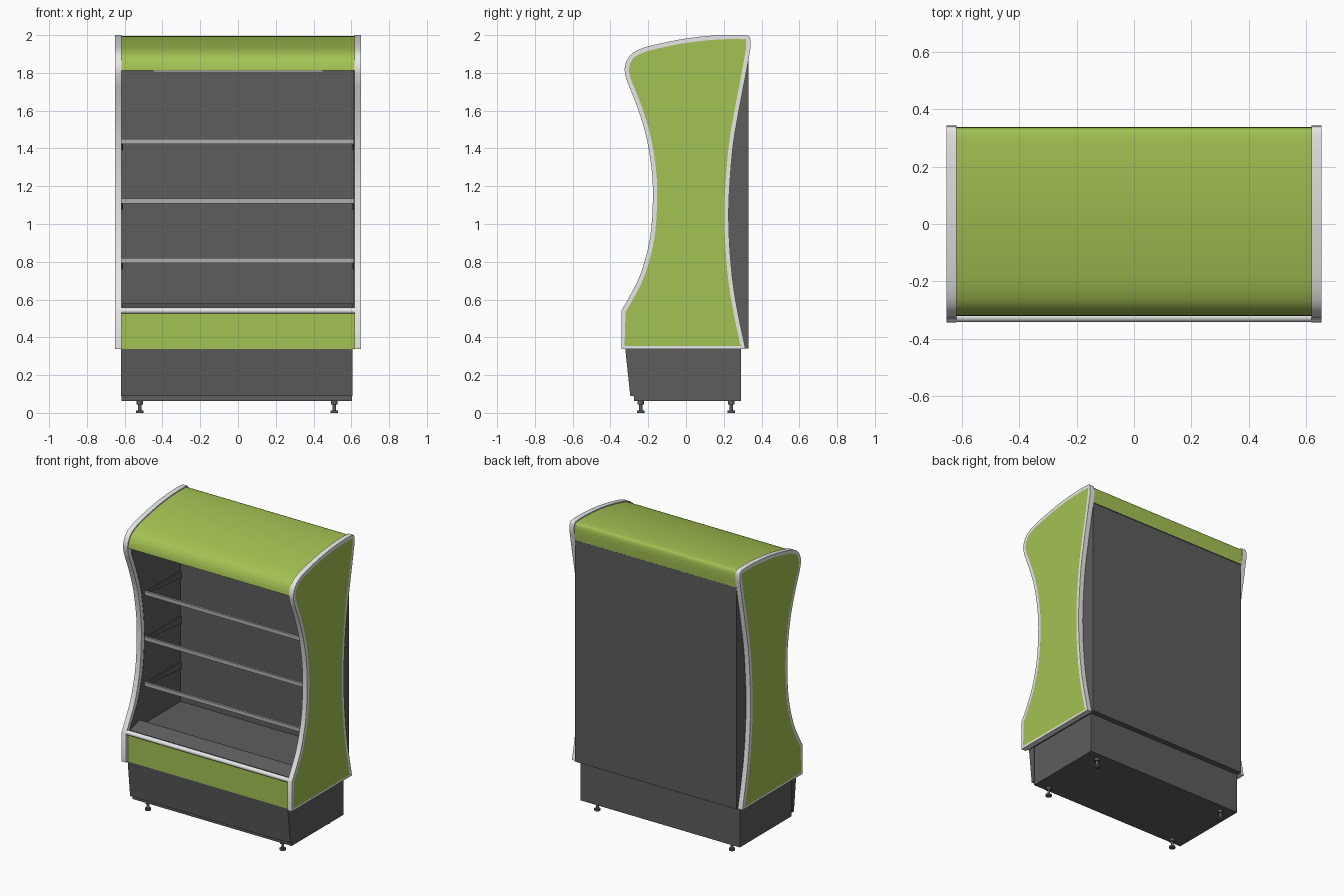
import bpy, bmesh, math
from mathutils import Vector

cube = bpy.data.objects.get("Cube")
if cube:
    bpy.data.objects.remove(cube, do_unlink=True)


def material(name, r, g, b):
    m = bpy.data.materials.new(name)
    m.use_nodes = True
    m.diffuse_color = (r, g, b, 1)
    m.node_tree.nodes["Principled BSDF"].inputs["Base Color"].default_value = (r, g, b, 1)
    return m


green = material("leaf green", .37, .54, .085)
dark = material("dark grey", .11, .11, .11)
trim = material("light grey trim", .8, .8, .8)
steel = material("mid grey", .43, .43, .43)


def finish(name, bm, mats, smooth=False):
    bmesh.ops.recalc_face_normals(bm, faces=bm.faces)
    mesh = bpy.data.meshes.new(name)
    bm.to_mesh(mesh)
    bm.free()
    for m in mats:
        mesh.materials.append(m)
    ob = bpy.data.objects.new(name, mesh)
    bpy.context.collection.objects.link(ob)
    if smooth:
        bpy.ops.object.select_all(action='DESELECT')
        ob.select_set(True)
        bpy.context.view_layer.objects.active = ob
        bpy.ops.object.shade_smooth_by_angle(angle=math.radians(35))
    return ob


def prism_mesh(profile, x0, x1):
    """Extrude a (y, z) profile along x."""
    bm = bmesh.new()
    face = bm.faces.new([bm.verts.new((x0, y, z)) for y, z in profile])
    ext = bmesh.ops.extrude_face_region(bm, geom=[face])
    moved = [v for v in ext["geom"] if isinstance(v, bmesh.types.BMVert)]
    bmesh.ops.translate(bm, verts=moved, vec=(x1 - x0, 0, 0))
    bmesh.ops.recalc_face_normals(bm, faces=bm.faces)
    return bm


def prism(name, profile, x0, x1, mat, smooth=False):
    return finish(name, prism_mesh(profile, x0, x1), [mat], smooth)


def box(name, x0, x1, y0, y1, z0, z1, mat):
    return prism(name, [(y0, z0), (y1, z0), (y1, z1), (y0, z1)], x0, x1, mat)


def spline(points, steps=4):
    """Catmull-Rom curve through the points."""
    p = [Vector(q) for q in points]
    p = [p[0]] + p + [p[-1]]
    out = []
    for a, b, c, d in zip(p, p[1:], p[2:], p[3:]):
        for i in range(steps):
            t = i / steps
            q = (b * 2 + (c - a) * t + (a * 2 - b * 5 + c * 4 - d) * t * t
                 + (b * 3 - a - c * 3 + d) * t ** 3) / 2
            out.append((q.x, q.y))
    return out + [tuple(points[-1])]


# Side outline: concave front, rounded head, concave back
front = spline([(-.342, .54), (-.26, .69), (-.22, .8), (-.19, .93), (-.177, 1.08),
                (-.177, 1.23), (-.193, 1.37), (-.22, 1.5), (-.262, 1.63), (-.31, 1.75)])
head = spline([(-.31, 1.75), (-.325, 1.82), (-.302, 1.885), (-.245, 1.925), (-.14, 1.955),
               (.02, 1.985), (.18, 2), (.31, 2), (.338, 1.985), (.342, 1.935)])
back = spline([(.342, 1.935), (.32, 1.81), (.282, 1.61), (.25, 1.42), (.232, 1.21),
               (.226, 1.05), (.232, .87), (.25, .68), (.277, .52), (.315, .339)])
outline = [(-.342, .339)] + front + head[1:] + back[1:]

# Liner follows the front curve but runs straight down the back
liner = ([(-.3, .342)] + [(y + .03, z) for y, z in front]
         + [(-.28, 1.84), (.328, 1.87), (.328, .342)])

for side, s, inner in (("left", 1, .611), ("right", -1, .6155)):
    bm = prism_mesh(outline, s * .617, s * .652)
    cap = [f for f in bm.faces if f.normal.x * s > .9]
    bmesh.ops.inset_region(bm, faces=cap, thickness=.023, depth=0)
    cap[0].material_index = 1
    finish(side + "_side_panel", bm, [trim, green], True)
    prism(side + "_inner_liner", liner, s * inner, s * .6175, dark, True)

# Canopy: green skin with a dark underside
roof = [(y * .985, z - .007) for y, z in head if z > 1.815]
roof += [(.333, 1.875)]
bm = prism_mesh(roof, -.617, .617)
for f in bm.faces:
    if f.normal.z < -.9:
        f.material_index = 1
finish("canopy", bm, [green, dark], True)
box("canopy_lamp", -.45, .45, -.22, -.18, 1.804, 1.835, trim)

# Rear wall and lower tub with a raised lip before the deck
box("back_wall", -.617, .617, .25, .33, .341, 1.873, dark)
prism("lower_tub", [(-.305, .342), (.3, .342), (.3, .537), (-.185, .537),
                    (-.195, .58), (-.21, .58), (-.305, .55)], -.613, .61, dark)
box("front_panel", -.617, .617, -.322, -.3, .339, .53, green)

# Round front rail
rail = [(-.325 + .016 * math.cos(a), .541 + .016 * math.sin(a))
        for a in (math.tau * i / 16 for i in range(16))]
prism("front_rail", rail, -.651, .651, trim, True)

# Shelf edge rails and their tapered brackets
for i, z in enumerate((.807, 1.122, 1.437)):
    box(f"shelf_rail_{i + 1}", -.616, .612, -.145, -.13, z - .013, z + .013, steel)
    for side, x0, x1 in (("left", .605, .612), ("right", -.616, -.609)):
        prism(f"{side}_shelf_bracket_{i + 1}",
              [(-.13, z - .01), (.25, z - .045), (.25, z + .006), (-.13, z + .006)],
              x0, x1, dark)

# Plinth with sloping kick plate
box("plinth", -.616, .603, -.275, .292, .063, .342, dark)
prism("kick_plate", [(-.322, .342), (-.295, .09), (-.273, .09), (-.273, .342)], -.619, .606, dark)

# Adjustable feet
for x in (-.52, .51):
    for y in (-.24, .24):
        bm = bmesh.new()
        for r, z0, z1 in ((.02, 0, .012), (.009, .012, .05), (.017, .045, .066)):
            made = bmesh.ops.create_cone(bm, cap_ends=True, segments=12, radius1=r,
                                         radius2=r, depth=z1 - z0)
            bmesh.ops.translate(bm, verts=made["verts"], vec=(x, y, (z0 + z1) / 2))
        finish(f"{'front' if y < 0 else 'back'}_{'left' if x > 0 else 'right'}_foot",
               bm, [dark], True)
